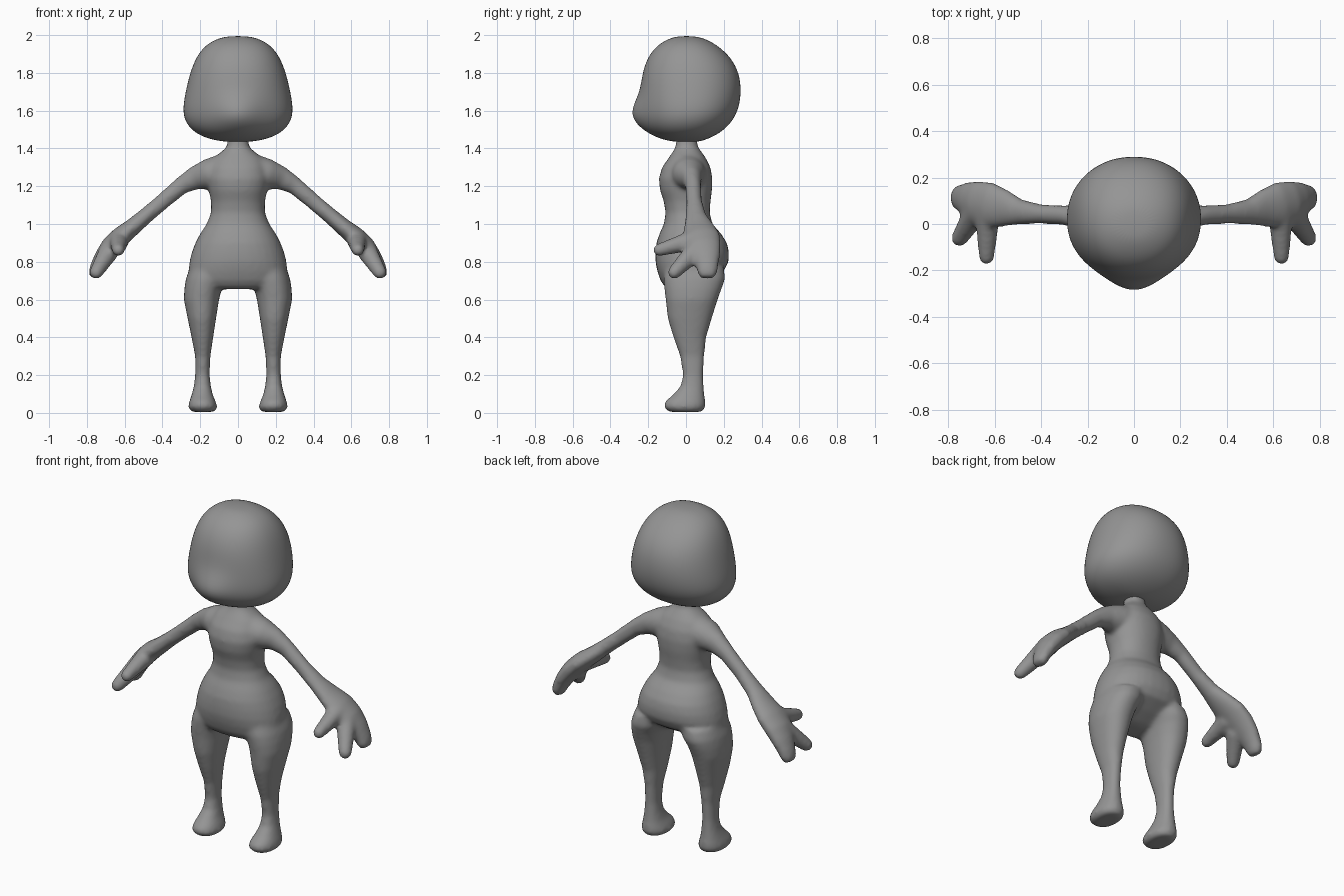
import bpy, bmesh, math
from mathutils import Vector

cube = bpy.data.objects.get("Cube")
if cube:
    bpy.data.objects.remove(cube)

GREY = (0.30, 0.30, 0.30, 1)
clay = bpy.data.materials.new("clay grey")
clay.diffuse_color = GREY
clay.use_nodes = True
clay.node_tree.nodes["Principled BSDF"].inputs["Base Color"].default_value = GREY


def loft(bm, rings, sides=28, power=2.0, shape=None):
    """Skin a tube through rings of (centre, half axis u, half axis v)."""
    loops = []
    for c, u, v in rings:
        loop = []
        for i in range(sides):
            a = 2 * math.pi * i / sides
            s, t = math.cos(a), math.sin(a)
            s = math.copysign(abs(s) ** (2 / power), s)
            t = math.copysign(abs(t) ** (2 / power), t)
            p = c + u * s + v * t
            loop.append(bm.verts.new(shape(p) if shape else p))
        loops.append(loop)
    for a, b in zip(loops, loops[1:]):
        for i in range(sides):
            j = (i + 1) % sides
            bm.faces.new((a[i], a[j], b[j], b[i]))
    bm.faces.new(loops[0][::-1])
    bm.faces.new(loops[-1])


def upright(rows):
    """Rows of z, x from, x to, y from, y to become level rings."""
    return [(Vector(((x0 + x1) / 2, (y0 + y1) / 2, z)),
             Vector(((x1 - x0) / 2, 0, 0)), Vector((0, (y1 - y0) / 2, 0)))
            for z, x0, x1, y0, y1 in rows]


def limb(rows, side):
    """Rows of x, y, z, thickness, y half width become rings across the path."""
    pts = [Vector((side * r[0], r[1], r[2])) for r in rows]
    rings = []
    for i, p in enumerate(pts):
        d = pts[min(i + 1, len(pts) - 1)] - pts[max(i - 1, 0)]
        d.normalize()
        u = d.cross(Vector((0, 1, 0))).normalized()
        rings.append((p, u * rows[i][3], u.cross(d) * rows[i][4]))
    return rings


def finger(bm, base, tip, r0, r1, side):
    """Tapered digit with a rounded end."""
    a, b = (Vector((side * p[0], p[1], p[2])) for p in (base, tip))
    d = (b - a).normalized()
    u = d.cross(Vector((0, 0, 1))).normalized()
    v = d.cross(u)
    end = b - d * r1
    rings = [(a, u * r0, v * r0), (end, u * r1, v * r1)]
    for k in (30, 55, 75):
        t = math.radians(k)
        r = r1 * math.cos(t)
        rings.append((end + d * r1 * math.sin(t), u * r, v * r))
    loft(bm, rings, 16)


def finish(name, bm):
    bmesh.ops.recalc_face_normals(bm, faces=bm.faces)
    mesh = bpy.data.meshes.new(name)
    bm.to_mesh(mesh)
    bm.free()
    mesh.materials.append(clay)
    mesh.shade_smooth()
    ob = bpy.data.objects.new(name, mesh)
    bpy.context.scene.collection.objects.link(ob)
    return ob


# Head: rounded block with a snout pushed out of the lower front
HEAD = [(1.434, .06, -.05, .06), (1.445, .13, -.11, .10), (1.465, .195, -.155, .15),
        (1.50, .25, -.20, .205), (1.55, .284, -.225, .25), (1.61, .294, -.236, .28),
        (1.70, .279, -.24, .295), (1.80, .255, -.232, .283), (1.88, .224, -.205, .24),
        (1.94, .18, -.16, .175), (1.975, .125, -.105, .115), (1.995, .06, -.05, .055)]


def snout(p):
    if p.y < 0:
        low = 0.07 if p.z > 1.6 else 0.1
        bulge = math.exp(-((p.z - 1.585) / low) ** 2) * math.exp(-(p.x / .12) ** 2)
        p.y -= .068 * bulge * min(1, -p.y / .15)
    return p


bm = bmesh.new()
loft(bm, upright([(z, -w, w, f, b) for z, w, f, b in HEAD]), 32, 2.15, snout)
head = finish("head", bm)
sub = head.modifiers.new("round", 'SUBSURF')
sub.levels = sub.render_levels = 2

# Torso: z, half width, front, back; the underside rises toward the back
TORSO = [(.655, .12, -.085, .02), (.665, .19, -.11, .05), (.70, .24, -.135, .12),
         (.75, .262, -.152, .20), (.80, .257, -.162, .226), (.85, .245, -.162, .228),
         (.90, .226, -.157, .217), (.95, .20, -.14, .185), (1.0, .166, -.117, .14),
         (1.06, .143, -.108, .125), (1.12, .143, -.118, .13), (1.18, .155, -.138, .138),
         (1.24, .165, -.144, .14), (1.30, .155, -.127, .13), (1.35, .13, -.092, .105),
         (1.385, .085, -.068, .08), (1.41, .058, -.055, .062), (1.46, .054, -.052, .058)]
bm = bmesh.new()
loft(bm, upright([(z, -w, w, f, b) for z, w, f, b in TORSO]), 32, 2.2)

# Leg and foot: z, inner x, outer x, front, back
LEG = [(.005, .125, .245, -.09, .085), (.03, .108, .265, -.118, .103),
       (.06, .118, .258, -.112, .103), (.095, .133, .246, -.07, .098),
       (.14, .143, .234, -.03, .094), (.20, .15, .227, -.016, .091),
       (.30, .146, .227, -.032, .097), (.40, .131, .246, -.067, .107),
       (.50, .116, .267, -.097, .137), (.60, .10, .287, -.108, .168),
       (.66, .085, .284, -.115, .19), (.71, .06, .276, -.12, .208),
       (.77, .04, .255, -.11, .20)]

# Arm running into the palm and the broad outer finger
ARM = [(.07, .01, 1.275, .10, .10), (.16, .015, 1.262, .082, .085),
       (.23, .03, 1.242, .062, .055), (.30, .038, 1.203, .047, .042),
       (.40, .043, 1.118, .042, .042), (.49, .052, 1.042, .042, .055),
       (.56, .068, .982, .046, .082), (.62, .08, .935, .052, .10),
       (.675, .09, .88, .053, .097), (.715, .105, .825, .046, .078),
       (.743, .112, .775, .04, .06), (.757, .113, .74, .036, .052),
       (.766, .113, .715, .026, .036)]
for side in (1, -1):
    rows = []
    for z, a, b, f, k in LEG:
        xs = sorted((side * a, side * b))
        rows.append((z, xs[0], xs[1], f, k))
    loft(bm, upright(rows), 28, 2.2)
    loft(bm, limb(ARM, side), 24)
    finger(bm, (.63, .04, .915), (.635, -.175, .853), .055, .034, side)
    finger(bm, (.68, .05, .86), (.765, -.085, .72), .055, .037, side)

# Blend all the body parts into one smooth skin
body = finish("body", bm)
skin = body.modifiers.new("skin", 'REMESH')
skin.mode = 'VOXEL'
skin.voxel_size = 0.011
skin.use_smooth_shade = True
relax = body.modifiers.new("relax", 'SMOOTH')
relax.factor = 0.5
relax.iterations = 12
